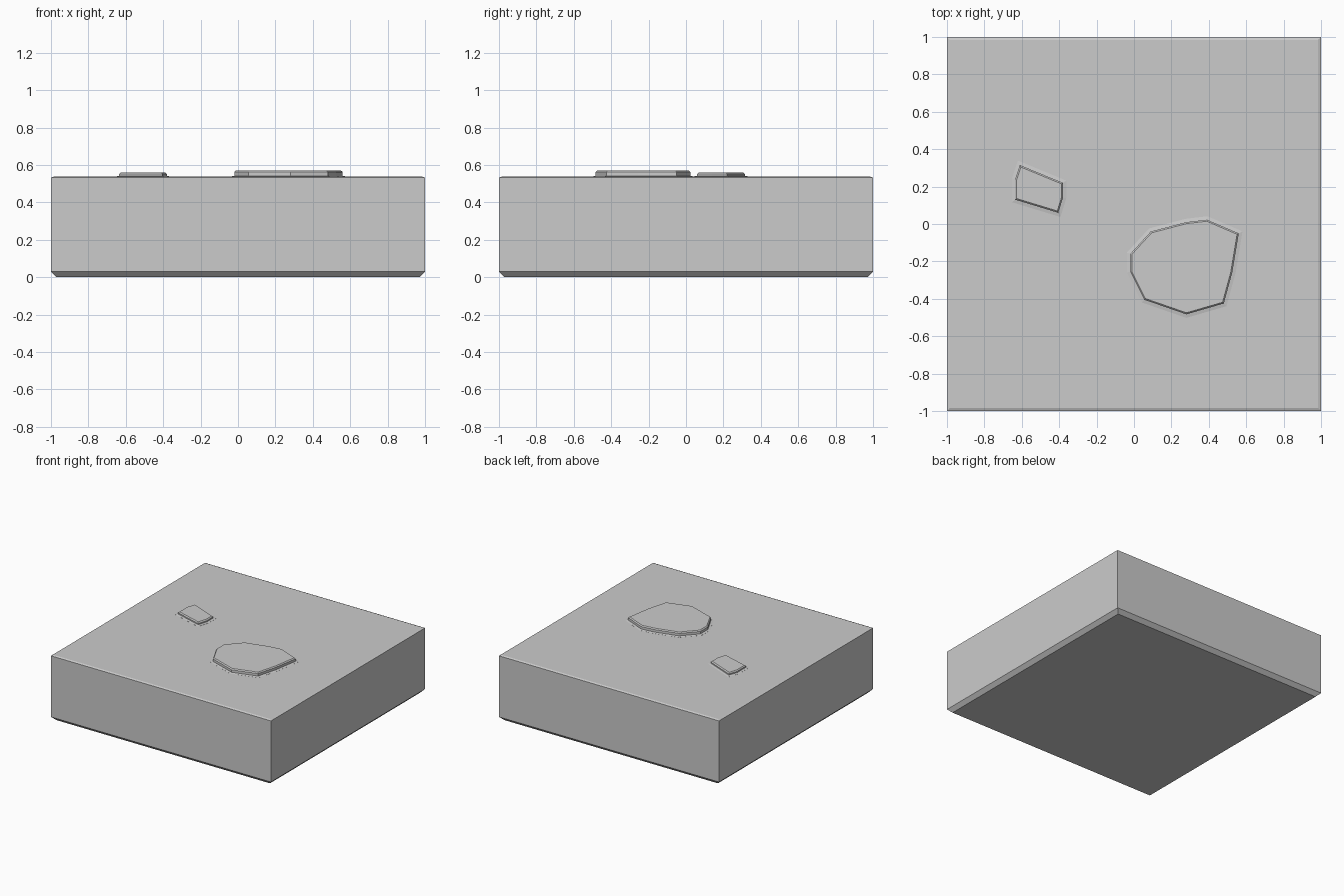
import bpy
from mathutils import Vector

if "Cube" in bpy.data.objects:
    bpy.data.objects.remove(bpy.data.objects["Cube"])


def outset(points, d):
    """Offset a counter-clockwise outline outward by d with mitred corners."""
    pts = [Vector(p) for p in points]
    out = []
    for i, p in enumerate(pts):
        a = (p - pts[i - 1]).normalized()
        b = (pts[(i + 1) % len(pts)] - p).normalized()
        na, nb = Vector((a.y, -a.x)), Vector((b.y, -b.x))
        out.append(p + (na + nb) * d / (1 + na.dot(nb)))
    return out


def layered_solid(name, outline, layers):
    """Stack offset copies of an outline; layers are (outset, z)."""
    n = len(outline)
    verts = [(p.x, p.y, z) for d, z in layers for p in outset(outline, d)]
    faces = [tuple(reversed(range(n))),
             tuple(range(n * (len(layers) - 1), n * len(layers)))]
    for k in range(len(layers) - 1):
        for i in range(n):
            j = (i + 1) % n
            faces.append((k * n + i, k * n + j, (k + 1) * n + j, (k + 1) * n + i))
    mesh = bpy.data.meshes.new(name)
    mesh.from_pydata(verts, [], faces)
    obj = bpy.data.objects.new(name, mesh)
    bpy.context.collection.objects.link(obj)
    return obj


# Square block: chamfered underside, fine bevel around the top
square = [(-1, -1), (1, -1), (1, 1), (-1, 1)]
layered_solid("ground_block", square,
              [(-0.03, 0), (0, 0.03), (0, 0.532), (-0.015, 0.538)])

# Flat stones with a shallow skirt and a bevelled top rim
large = [(-0.02, -0.255), (0.055, -0.405), (0.28, -0.483), (0.48, -0.425),
         (0.525, -0.26), (0.56, -0.05), (0.39, 0.023), (0.28, 0.01),
         (0.09, -0.04), (-0.02, -0.16)]
small = [(-0.635, 0.13), (-0.405, 0.06), (-0.38, 0.14), (-0.38, 0.22),
         (-0.61, 0.315), (-0.635, 0.24)]
for name, outline, top in (("large_stone", large, 0.57),
                           ("small_stone", small, 0.56)):
    layered_solid(name, outline,
                  [(0.018, 0.53), (0.018, 0.5385), (0, 0.542),
                   (0, top - 0.008), (-0.008, top)])
